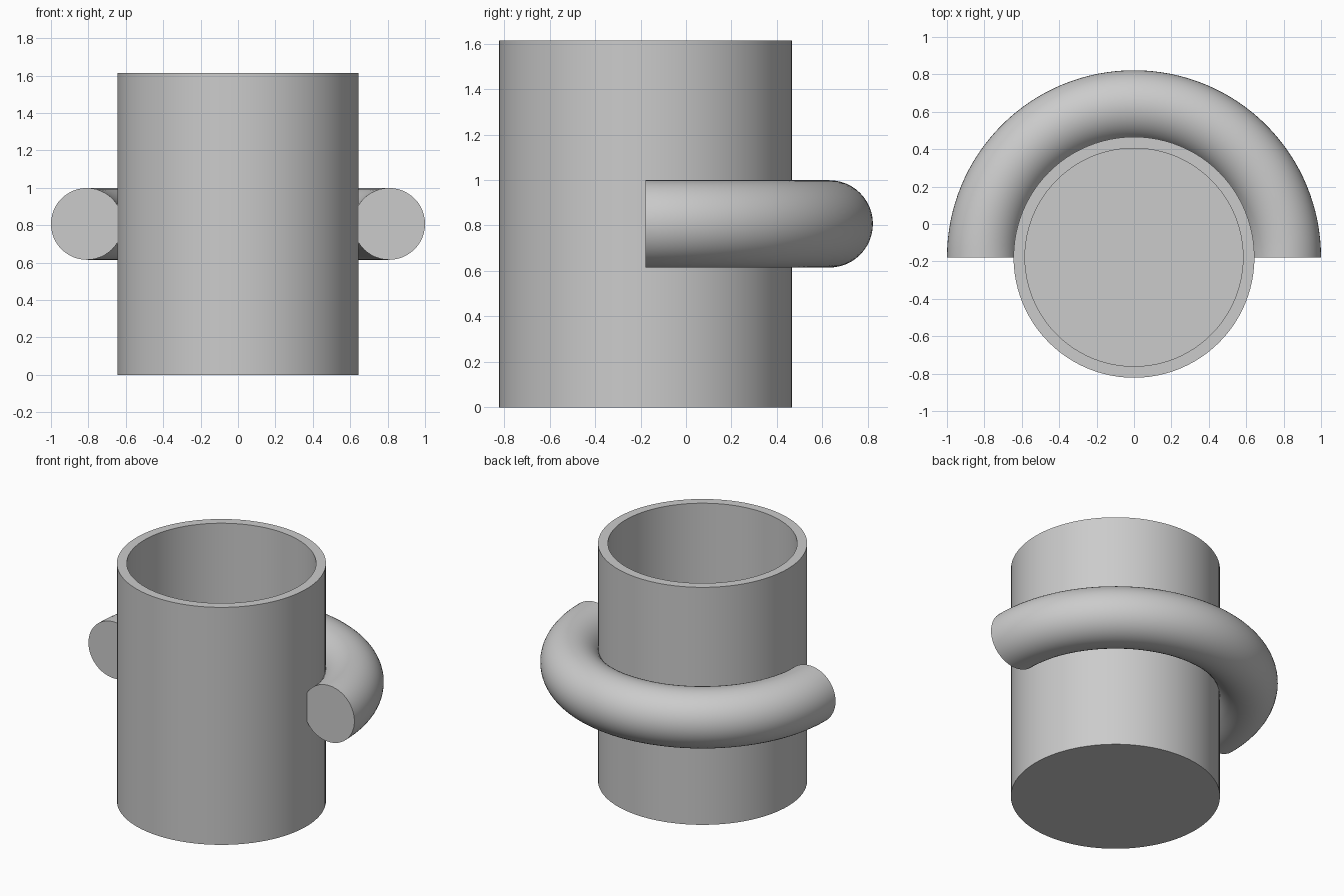
import bpy, bmesh, math
from mathutils import Vector, Matrix

if "Cube" in bpy.data.objects:
    bpy.data.objects.remove(bpy.data.objects["Cube"])

CENTER = Vector((0, -0.178, 0))
HEIGHT = 1.614
OUTER, INNER, FLOOR = 0.644, 0.583, 0.06
RING, TUBE = 0.808, 0.192

grey = bpy.data.materials.new("light_grey")
grey.use_nodes = True
colour = (0.6, 0.6, 0.6, 1)
grey.diffuse_color = colour
grey.node_tree.nodes["Principled BSDF"].inputs["Base Color"].default_value = colour


def finish(name, bm):
    """Turn a bmesh into a smooth object standing on the cup axis."""
    bmesh.ops.remove_doubles(bm, verts=bm.verts, dist=1e-4)
    bmesh.ops.recalc_face_normals(bm, faces=bm.faces)
    mesh = bpy.data.meshes.new(name)
    bm.to_mesh(mesh)
    bm.free()
    mesh.materials.append(grey)
    obj = bpy.data.objects.new(name, mesh)
    obj.location = CENTER
    bpy.context.collection.objects.link(obj)
    bpy.ops.object.select_all(action="DESELECT")
    obj.select_set(True)
    bpy.context.view_layer.objects.active = obj
    bpy.ops.object.shade_smooth_by_angle(angle=math.radians(30))


def spin(bm, geom, angle, steps):
    bmesh.ops.spin(bm, geom=geom, cent=(0, 0, 0), axis=(0, 0, 1),
                   angle=angle, steps=steps)


# Hollow cup: wall and floor section turned about the axis
bm = bmesh.new()
profile = [(0, 0), (OUTER, 0), (OUTER, HEIGHT), (INNER, HEIGHT),
           (INNER, FLOOR), (0, FLOOR)]
points = [bm.verts.new((r, 0, z)) for r, z in profile]
edges = [bm.edges.new(pair) for pair in zip(points, points[1:])]
spin(bm, points + edges, math.tau, 96)
finish("cup", bm)

# Half-ring handle: round section swept behind the cup, with flat ends
bm = bmesh.new()
place = Matrix.Translation((RING, 0, HEIGHT / 2)) @ Matrix.Rotation(math.pi / 2, 4, "X")
circle = bmesh.ops.create_circle(bm, cap_ends=False, radius=TUBE, segments=48, matrix=place)
spin(bm, circle["verts"] + bm.edges[:], math.pi, 64)
bmesh.ops.holes_fill(bm, edges=[e for e in bm.edges if e.is_boundary], sides=0)
finish("handle", bm)
